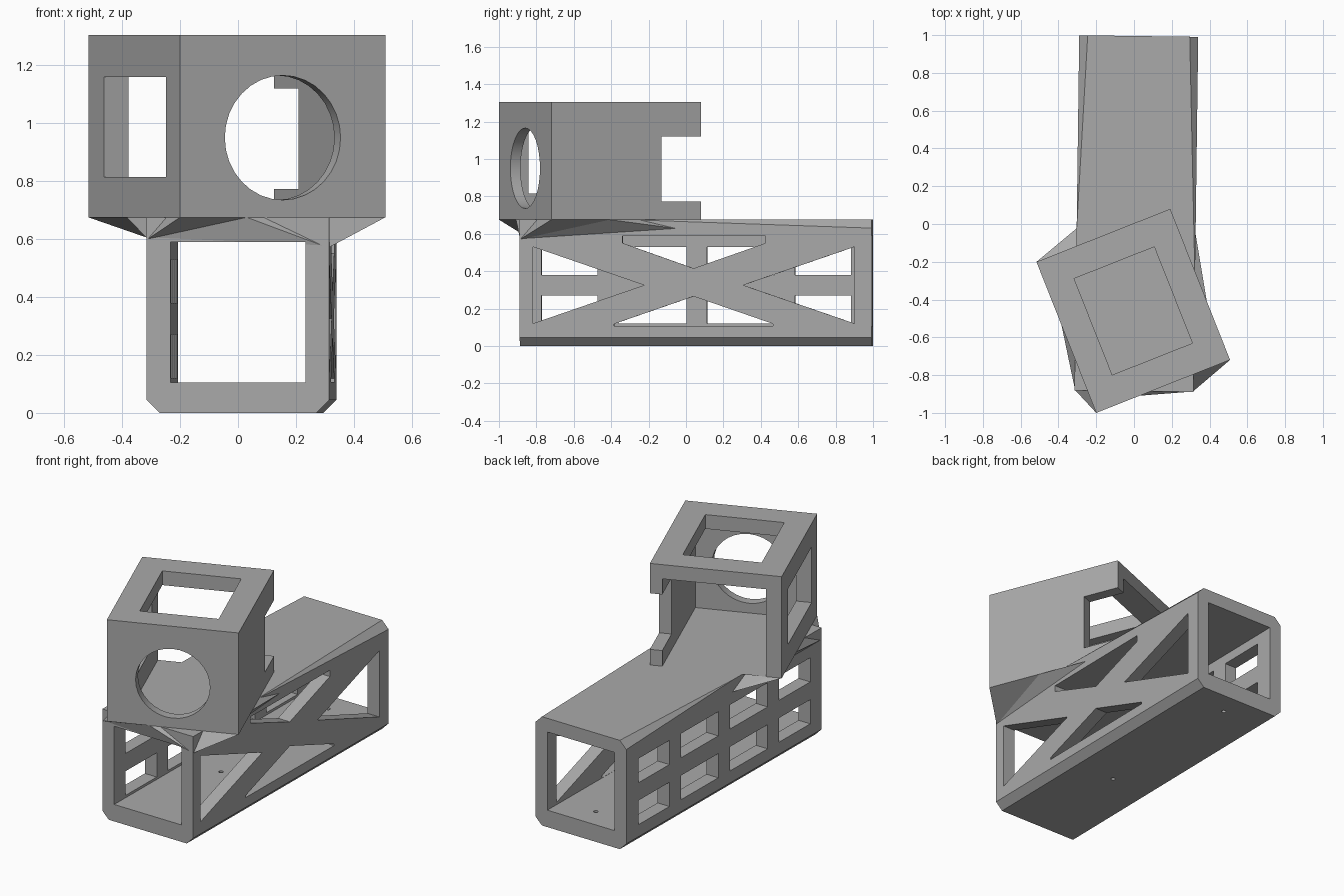
import bpy, bmesh, math
from mathutils import Matrix, Vector

if "Cube" in bpy.data.objects:
    bpy.data.objects.remove(bpy.data.objects["Cube"])

grey = bpy.data.materials.new("plain grey")
grey.use_nodes = True
grey.diffuse_color = (0.4, 0.4, 0.4, 1)
grey.node_tree.nodes["Principled BSDF"].inputs["Base Color"].default_value = (0.4, 0.4, 0.4, 1)

# Frames: the body is turned slightly, the head is turned strongly
body_frame = (Matrix.Translation((0.0125, 0.055, 0)) @ Matrix.Rotation(-0.0133, 4, 'Z')
              @ Matrix.Translation((0, -0.055, 0)))
head_frame = Matrix.Translation((-0.004, -0.46, 0)) @ Matrix.Rotation(math.radians(21.6), 4, 'Z')


def finish(name, bm, frame=Matrix()):
    bmesh.ops.recalc_face_normals(bm, faces=bm.faces)
    bm.transform(frame)
    mesh = bpy.data.meshes.new(name)
    bm.to_mesh(mesh)
    bm.free()
    mesh.materials.append(grey)
    obj = bpy.data.objects.new(name, mesh)
    bpy.context.collection.objects.link(obj)
    return obj


def box(name, x, y, z, frame):
    bm = bmesh.new()
    bmesh.ops.create_cube(bm, size=1)
    for v in bm.verts:
        v.co = Vector([r[0] if c < 0 else r[1] for c, r in zip(v.co, (x, y, z))])
    return finish(name, bm, frame)


def side_prism(name, x, outline, frame):
    """Prism along x from a (y, z) outline."""
    bm = bmesh.new()
    rings = [[bm.verts.new((k, y, z)) for y, z in outline] for k in x]
    for ring in rings:
        bm.faces.new(ring)
    n = len(outline)
    for i in range(n):
        j = (i + 1) % n
        bm.faces.new((rings[0][i], rings[0][j], rings[1][j], rings[1][i]))
    return finish(name, bm, frame)


def cylinder(name, radius, depth, frame, sides):
    bm = bmesh.new()
    bmesh.ops.create_cone(bm, cap_ends=True, segments=sides, radius1=radius,
                          radius2=radius, depth=depth)
    return finish(name, bm, frame)


def combine(target, tool, operation='DIFFERENCE'):
    mod = target.modifiers.new("combine", 'BOOLEAN')
    mod.operation, mod.solver, mod.object = operation, 'EXACT', tool
    bpy.context.view_layer.objects.active = target
    bpy.ops.object.modifier_apply(modifier=mod.name)
    bpy.data.objects.remove(tool)


# Body shell: chamfered bottom, top chamfers that fade out towards the head
W, FRONT, BACK, TOP, C = 0.315, -0.885, 0.995, 0.675, 0.045
bm = bmesh.new()
for s, fade in ((-1, -0.03), (1, -0.3)):
    for y in (FRONT, BACK):
        bm.verts.new((s * (W - C), y, 0))
        bm.verts.new((s * W, y, C))
    for y in (FRONT, fade):
        bm.verts.new((s * W, y, TOP))
    bm.verts.new((s * (W - C), BACK, TOP))
    bm.verts.new((s * W, BACK, TOP - C))
bmesh.ops.convex_hull(bm, input=bm.verts)
bmesh.ops.dissolve_limit(bm, angle_limit=0.005, verts=bm.verts, edges=bm.edges)
body = finish("body", bm, body_frame)

# Faceted neck between the body and the turned head
HU, HV = 0.381, 0.43
corners = [head_frame @ Vector((u, v, TOP)) for u, v in
           ((-HU, -HV), (HU, -HV), (HU, HV), (-HU, HV))]
breaks = (0.325, 0.39, 0.9, 0.42)
lower = [(-0.312, -0.879, 0.60), (0.312, -0.887, 0.57), (0.322, -0.03, 0.625), (-0.300, -0.02, 0.60)]
bm = bmesh.new()
low = [bm.verts.new(p) for p in lower]
high = [bm.verts.new(p) for p in corners]
mids = [bm.verts.new(corners[i].lerp(corners[(i + 1) % 4], t)) for i, t in enumerate(breaks)]
for i in range(4):
    j = (i + 1) % 4
    bm.faces.new((low[i], high[i], mids[i]))
    bm.faces.new((low[i], mids[i], low[j]))
    bm.faces.new((low[j], mids[i], high[j]))
bm.faces.new([v for pair in zip(high, mids) for v in pair])
bm.faces.new(low[:3])
bm.faces.new((low[0], low[2], low[3]))
neck = finish("neck", bm)
combine(body, neck, 'UNION')

# Through tunnel
combine(body, box("tunnel", (-0.2325, 0.2325), (-1.2, 1.2), (0.105, 0.59), body_frame))

# Cross-braced openings on the +x wall
truss = [
    [(-0.815, 0.53), (-0.815, 0.12), (-0.22, 0.325)],
    [(0.905, 0.53), (0.905, 0.12), (0.31, 0.325)],
    [(-0.38, 0.106), (0.47, 0.106), (0.47, 0.118), (0.045, 0.265), (-0.38, 0.118)],
    [(-0.335, 0.589), (0.43, 0.589), (0.43, 0.55), (0.045, 0.415), (-0.335, 0.55)],
]
for outline in truss:
    combine(body, side_prism("truss_opening", (0.2, 0.4), outline, body_frame))

# Two rows of four windows on the -x wall
for y in ((-0.775, -0.475), (-0.365, 0.0), (0.11, 0.47), (0.58, 0.88)):
    for z in ((0.12, 0.27), (0.38, 0.53)):
        combine(body, box("grid_window", (-0.4, -0.2), y, z, body_frame))

# Screw holes in the floor
for y in (-0.18, 0.85):
    combine(body, cylinder("screw_hole", 0.013, 0.4,
                           body_frame @ Matrix.Translation((0, y, 0)), 16))

# Head: box open to the rear, with lid opening, lens hole, side window and side notch
head = box("head", (-HU, HU), (-HV, HV), (TOP, 1.305), head_frame)
combine(head, box("inside", (-HU + 0.09, HU - 0.072), (-HV + 0.058, 0.6), (0.6, 1.217), head_frame))
combine(head, box("lid_opening", (-0.228, 0.228), (-0.274, 0.274), (1.1, 1.4), head_frame))
combine(head, box("side_window", (-0.5, -0.25), (-0.296, 0.282), (0.815, 1.16), head_frame))
combine(head, box("side_notch", (0.25, 0.5), (0.204, 0.6), (0.772, 1.12), head_frame))
lens = Matrix.Translation((0, -HV, 0.95)) @ Matrix.Rotation(math.pi / 2, 4, 'X')
combine(head, cylinder("lens_hole", 0.215, 0.3, head_frame @ lens, 32))

# Crisp faces, smooth round holes
for obj in (body, head):
    bpy.ops.object.select_all(action='DESELECT')
    obj.select_set(True)
    bpy.context.view_layer.objects.active = obj
    bpy.ops.object.shade_smooth_by_angle(angle=math.radians(15))
